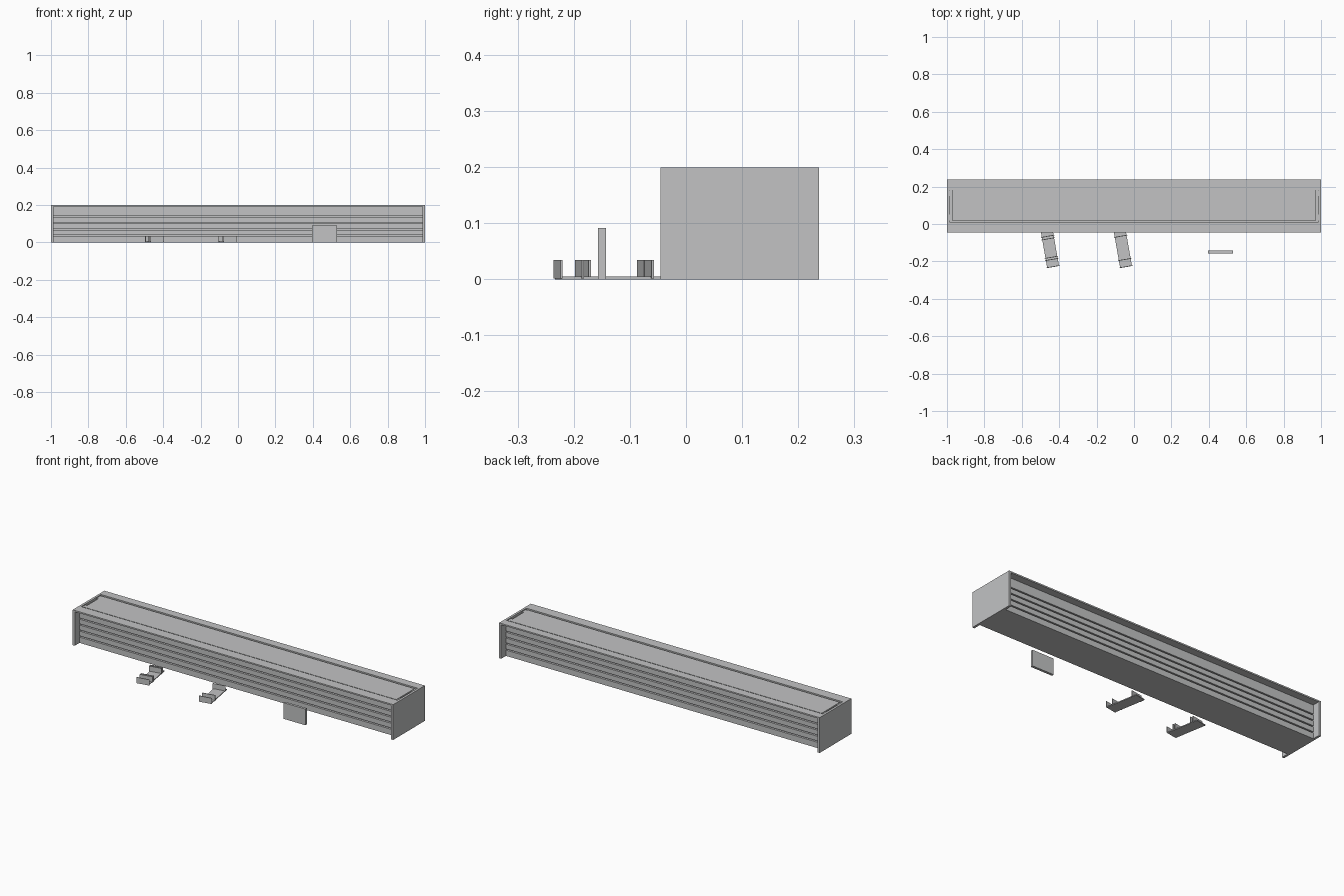
import bpy, bmesh, math
from mathutils import Matrix, Vector

cube = bpy.data.objects.get("Cube")
if cube:
    bpy.data.objects.remove(cube, do_unlink=True)

grey = bpy.data.materials.new("light_grey")
grey.use_nodes = True
colour = (0.54, 0.545, 0.55, 1)
grey.diffuse_color = colour
grey.node_tree.nodes["Principled BSDF"].inputs["Base Color"].default_value = colour


def build(name, boxes, place=Matrix()):
    """One object made from (x0, x1, y0, y1, z0, z1) blocks."""
    bm = bmesh.new()
    for x0, x1, y0, y1, z0, z1 in boxes:
        centre = Vector(((x0 + x1) / 2, (y0 + y1) / 2, (z0 + z1) / 2))
        size = Matrix.Diagonal((x1 - x0, y1 - y0, z1 - z0, 1))
        bmesh.ops.create_cube(bm, size=1, matrix=place @ Matrix.Translation(centre) @ size)
    mesh = bpy.data.meshes.new(name)
    bm.to_mesh(mesh)
    bm.free()
    mesh.materials.append(grey)
    obj = bpy.data.objects.new(name, mesh)
    bpy.context.collection.objects.link(obj)
    return obj


FRONT, BACK, TOP = -0.045, 0.237, 0.199
FACE_F, FACE_B = -0.003, 0.195   # outer faces of the slats
END = 0.987                      # inner face of the end panels

# End panels
build("right_end_panel", [(-1, -END, FRONT, BACK, 0, TOP)])
build("left_end_panel", [(END, 1, FRONT, BACK, 0, TOP)])

# Thin overhanging rim
build("rim", [(-END, END, FRONT, 0.012, TOP - 0.008, TOP),
              (-END, END, 0.190, BACK, TOP - 0.008, TOP)])

# Closed body behind the slats, and the top panel set inside the rim
build("body", [(-END, END, 0.009, 0.183, 0, 0.187)])
build("top_panel", [(-0.974, 0.974, 0.020, 0.182, 0.186, 0.196)])

# Slats on both long sides, the top one taller
edges = [0, 0.036, 0.070, 0.104, 0.137, TOP - 0.008]
gap = 0.007
for side, y0, y1 in (("front", FACE_F, 0.010), ("back", 0.182, FACE_B)):
    for i, (low, high) in enumerate(zip(edges, edges[1:])):
        z0 = low + gap / 2 if i else low
        z1 = high - gap / 2 if i < 4 else high
        build(f"{side}_slat_{i + 1}", [(-END, END, y0, y1, z0, z1)])

# Small fixing blocks at the ends of the top panel
blocks = []
for s in (-1, 1):
    for y in (0.035, 0.165):
        x = s * 0.981
        blocks.append((x - 0.006, x + 0.006, y - 0.015, y + 0.015, 0.186, 0.194))
build("fixing_blocks", blocks)


# Angled ground strips carrying low upright plates
def ground_strip(name, x, uprights):
    place = Matrix.Translation((x, FRONT, 0)) @ Matrix.Rotation(math.radians(10), 4, "Z")
    build(name, [(-0.032, 0.032, -0.186, 0.004, 0, 0.005)], place)
    plates = [(-0.036, 0.036, -d - 0.002, -d + 0.002, 0.001, 0.034) for d in uprights]
    build(name + "_uprights", plates, place)


ground_strip("right_ground_strip", -0.465, (0.021, 0.035, 0.135, 0.147, 0.186))
ground_strip("middle_ground_strip", -0.075, (0.021, 0.147, 0.186))

# Free-standing board
build("standing_board", [(0.395, 0.53, -0.157, -0.143, 0, 0.091)])
